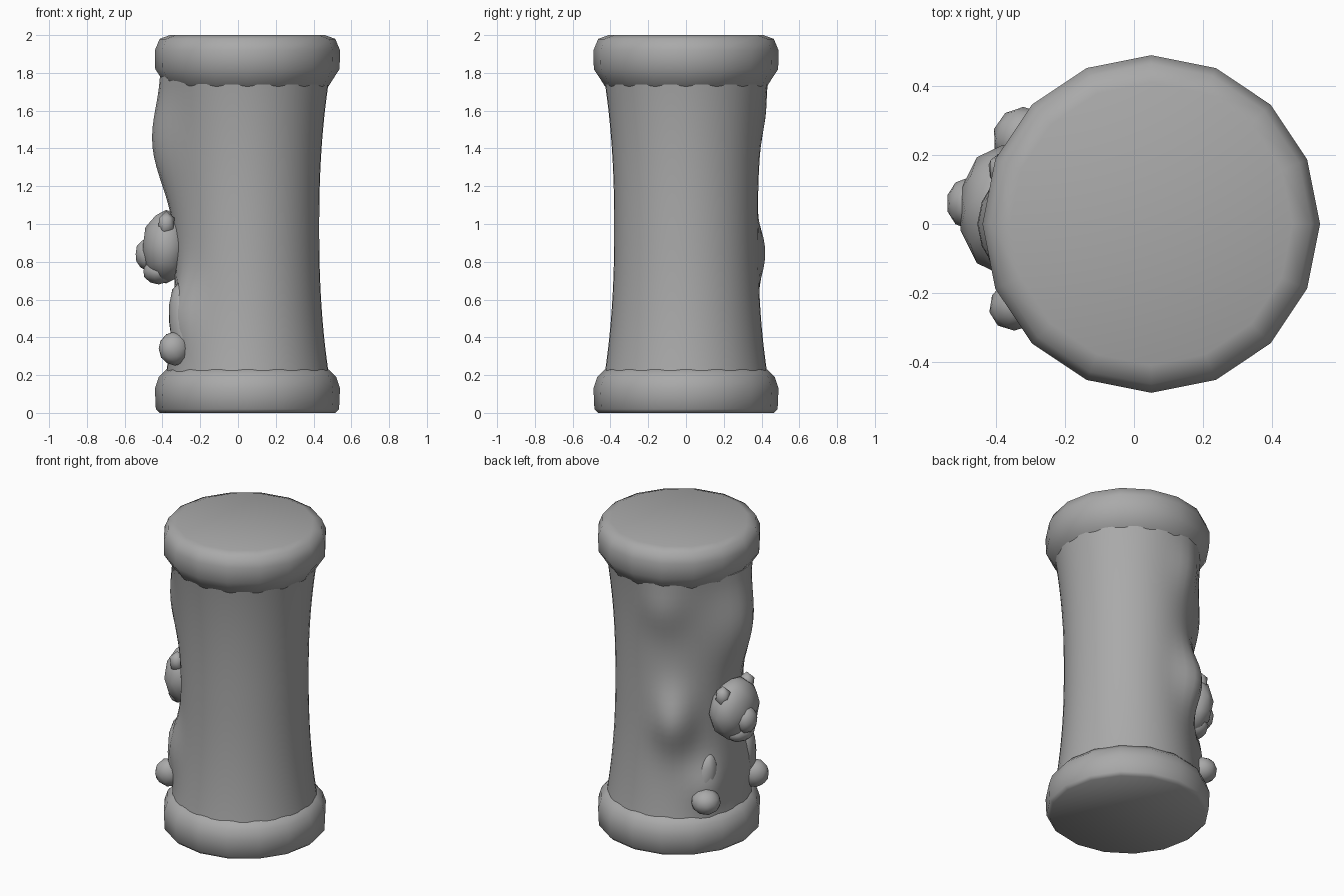
import bpy, bmesh, math
from mathutils import Vector, Matrix

cube = bpy.data.objects.get("Cube")
if cube:
    bpy.data.objects.remove(cube, do_unlink=True)

stone = bpy.data.materials.new("grey_stone")
stone.use_nodes = True
colour = (0.4, 0.4, 0.4, 1)
stone.diffuse_color = colour
stone.node_tree.nodes["Principled BSDF"].inputs["Base Color"].default_value = colour

AXIS_X = 0.05


def finish(name, bm, angle=50):
    bmesh.ops.recalc_face_normals(bm, faces=bm.faces)
    mesh = bpy.data.meshes.new(name)
    bm.to_mesh(mesh)
    bm.free()
    mesh.materials.append(stone)
    obj = bpy.data.objects.new(name, mesh)
    bpy.context.collection.objects.link(obj)
    bpy.ops.object.select_all(action="DESELECT")
    obj.select_set(True)
    bpy.context.view_layer.objects.active = obj
    bpy.ops.object.shade_smooth_by_angle(angle=math.radians(angle))
    return obj


def lathe(name, profile, sides, relief=None, angle=50):
    """Turn (radius, z) pairs around the axis, with closed ends."""
    bm = bmesh.new()
    rings = []
    for r, z in profile:
        ring = []
        for i in range(sides):
            a = math.tau * i / sides
            rr = r + (relief(a, z) if relief else 0)
            ring.append(bm.verts.new((AXIS_X + rr * math.cos(a), rr * math.sin(a), z)))
        rings.append(ring)
    for low, high in zip(rings, rings[1:]):
        for i in range(sides):
            j = (i + 1) % sides
            bm.faces.new((low[i], low[j], high[j], high[i]))
    bm.faces.new(rings[0][::-1])
    bm.faces.new(rings[-1])
    return finish(name, bm, angle)


def blob(name, centre, radii, tilt=0, turn=0, detail=2):
    """Rounded lump, tilted about x and then turned about z."""
    bm = bmesh.new()
    bmesh.ops.create_icosphere(bm, subdivisions=detail, radius=1)
    m = (Matrix.Translation(Vector(centre))
         @ Matrix.Rotation(math.radians(turn), 4, "Z")
         @ Matrix.Rotation(math.radians(tilt), 4, "X")
         @ Matrix.Diagonal((*radii, 1)))
    bm.transform(m)
    return finish(name, bm, 70)


# Soft swellings on the shaft: angle, z, angular spread, z spread, height
SWELLS = [
    (180, 1.42, 18, 0.22, 0.11),   # bulge above the head
    (120, 0.85, 12, 0.14, 0.09),   # ridge beside the figure
    (112, 1.58, 12, 0.12, 0.035),  # faint lump near the top
    (212, 0.52, 11, 0.13, 0.06),   # leg on one side
    (150, 0.42, 11, 0.10, 0.05),   # leg on the other
]


def relief(a, z):
    total = 0
    for deg, cz, sa, sz, h in SWELLS:
        da = (math.degrees(a) - deg) / sa
        dz = (z - cz) / sz
        total += h * math.exp(-(da * da + dz * dz) / 2)
    return total


# Shaft, waisted in the middle
def shaft_radius(z):
    t = abs(z - 0.98) / 0.77
    return 0.38 + 0.05 * t ** 2.3


steps = 30
levels = [0.18 + 1.6 * i / steps for i in range(steps + 1)]
lathe("shaft", [(shaft_radius(z), z) for z in levels], 48, relief)

# Base and capital rings
lathe("base_ring", [(0.465, 0), (0.485, 0.02), (0.49, 0.13), (0.47, 0.19),
                    (0.43, 0.23), (0.38, 0.24)], 16)
lathe("top_ring", [(0.38, 1.70), (0.43, 1.73), (0.455, 1.77), (0.488, 1.82), (0.49, 1.92),
                   (0.465, 1.98), (0.41, 2.0)], 16)

# Carved animal figure clinging to the shaft
blob("head", (-0.38, 0.04, 0.88), (0.13, 0.19, 0.195))
blob("snout", (-0.48, 0.06, 0.84), (0.065, 0.075, 0.085))
for side, y in (("right", -0.09), ("left", 0.16)):
    blob(side + "_ear", (-0.38, y, 1.0), (0.05, 0.05, 0.07), detail=1)
blob("jaw", (-0.42, 0.04, 0.75), (0.085, 0.11, 0.07))

# Legs and feet
blob("right_leg", (-0.30, -0.20, 0.48), (0.06, 0.08, 0.21), tilt=-8, turn=32)
blob("right_foot", (-0.335, -0.23, 0.34), (0.09, 0.075, 0.09), turn=32)
blob("left_leg", (-0.28, 0.20, 0.45), (0.06, 0.07, 0.17), tilt=10, turn=-32)
blob("left_foot", (-0.32, 0.25, 0.33), (0.09, 0.09, 0.08), turn=-35)
